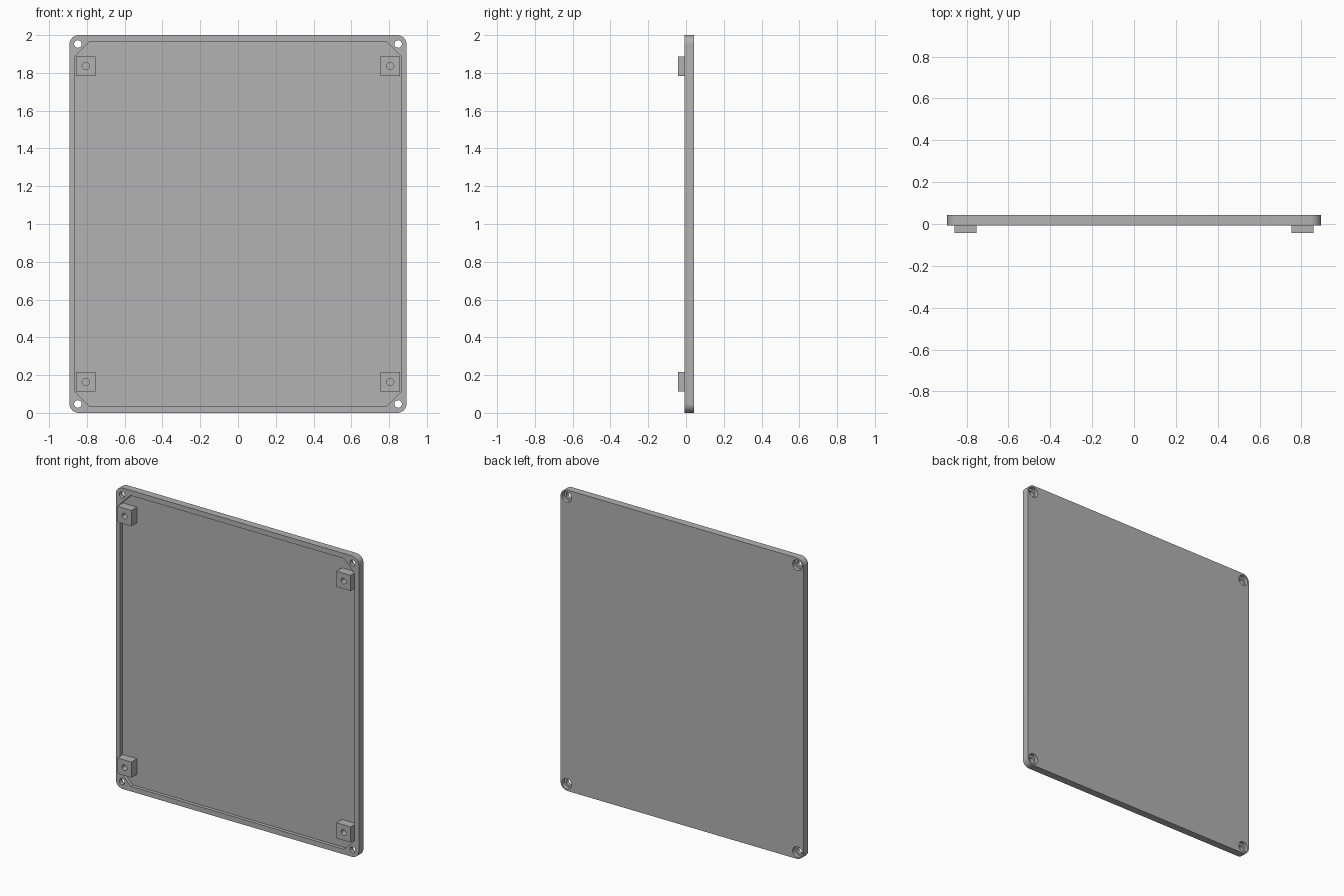
import bpy
import bmesh
from math import cos, sin, pi, radians

cube = bpy.data.objects.get("Cube")
if cube:
    bpy.data.objects.remove(cube, do_unlink=True)

HALF_W, HEIGHT = 0.893, 2.0
MID = HEIGHT / 2
BACK, FACE, FLOOR, TIP = 0.042, -0.007, 0.016, -0.042
CORNERS = [(sx, sz) for sx in (-1, 1) for sz in (-1, 1)]

grey = bpy.data.materials.new("plain grey")
grey.use_nodes = True
grey.diffuse_color = (0.448, 0.448, 0.448, 1)
grey.node_tree.nodes["Principled BSDF"].inputs["Base Color"].default_value = grey.diffuse_color


def prism(name, outline, y0, y1):
    """Extrude an (x, z) outline along y."""
    bm = bmesh.new()
    face = bm.faces.new([bm.verts.new((x, y0, z)) for x, z in outline])
    new = bmesh.ops.extrude_face_region(bm, geom=[face])["geom"]
    for v in new:
        if isinstance(v, bmesh.types.BMVert):
            v.co.y = y1
    bmesh.ops.recalc_face_normals(bm, faces=bm.faces)
    mesh = bpy.data.meshes.new(name)
    bm.to_mesh(mesh)
    bm.free()
    mesh.materials.append(grey)
    obj = bpy.data.objects.new(name, mesh)
    bpy.context.collection.objects.link(obj)
    return obj


def arc(x, z, r, start, end, n):
    return [(x + r * cos(start + (end - start) * i / n),
             z + r * sin(start + (end - start) * i / n)) for i in range(n + 1)]


def circle(x, z, r):
    return arc(x, z, r, 0, 2 * pi, 32)[:-1]


def rounded(w, h, r):
    pts = []
    for i, (sx, sz) in enumerate([(1, 1), (-1, 1), (-1, -1), (1, -1)]):
        pts += arc(sx * (w - r), MID + sz * (h - r), r, i * pi / 2, (i + 1) * pi / 2, 10)
    return pts


def chamfered(w, h, c):
    quarter = [(w, h - c), (w - c, h)]
    top = quarter + [(-x, z) for x, z in reversed(quarter)]
    return [(x, MID + z) for x, z in top] + [(-x, MID - z) for x, z in top]


def carve(obj, cutters):
    """Subtract every cutter, then bake the result and shade it."""
    for c in cutters:
        c.hide_render = True
        mod = obj.modifiers.new("cut", "BOOLEAN")
        mod.operation, mod.solver, mod.object = "DIFFERENCE", "EXACT", c
    graph = bpy.context.evaluated_depsgraph_get()
    mesh = bpy.data.meshes.new_from_object(obj.evaluated_get(graph))
    obj.modifiers.clear()
    obj.data = mesh
    for c in cutters:
        bpy.data.objects.remove(c, do_unlink=True)
    bpy.ops.object.select_all(action="DESELECT")
    obj.select_set(True)
    bpy.context.view_layer.objects.active = obj
    bpy.ops.object.shade_smooth_by_angle(angle=radians(30))


# Cover plate with shallow front recess and counterbored corner screw holes
plate = prism("cover_plate", rounded(HALF_W, MID, 0.05), FACE, BACK)
cuts = [prism("recess_cutter", chamfered(0.862, 0.966, 0.078), FACE - 0.05, FLOOR)]
for sx, sz in CORNERS:
    x, z = sx * 0.848, MID + sz * 0.953
    cuts.append(prism("hole_cutter", circle(x, z, 0.02), FACE - 0.1, BACK + 0.1))
    cuts.append(prism("counterbore_cutter", circle(x, z, 0.035), BACK - 0.025, BACK + 0.1))
carve(plate, cuts)

# Square mounting blocks, each with a blind screw hole
for sx, sz in CORNERS:
    x, z, s = sx * 0.806, MID + sz * 0.836, 0.052
    name = ("upper" if sz > 0 else "lower") + ("_left" if sx > 0 else "_right")
    block = prism(name + "_mounting_block",
                  [(x - s, z - s), (x + s, z - s), (x + s, z + s), (x - s, z + s)], TIP, FLOOR)
    carve(block, [prism("screw_cutter", circle(x, z, 0.019), TIP - 0.05, FLOOR - 0.01)])
